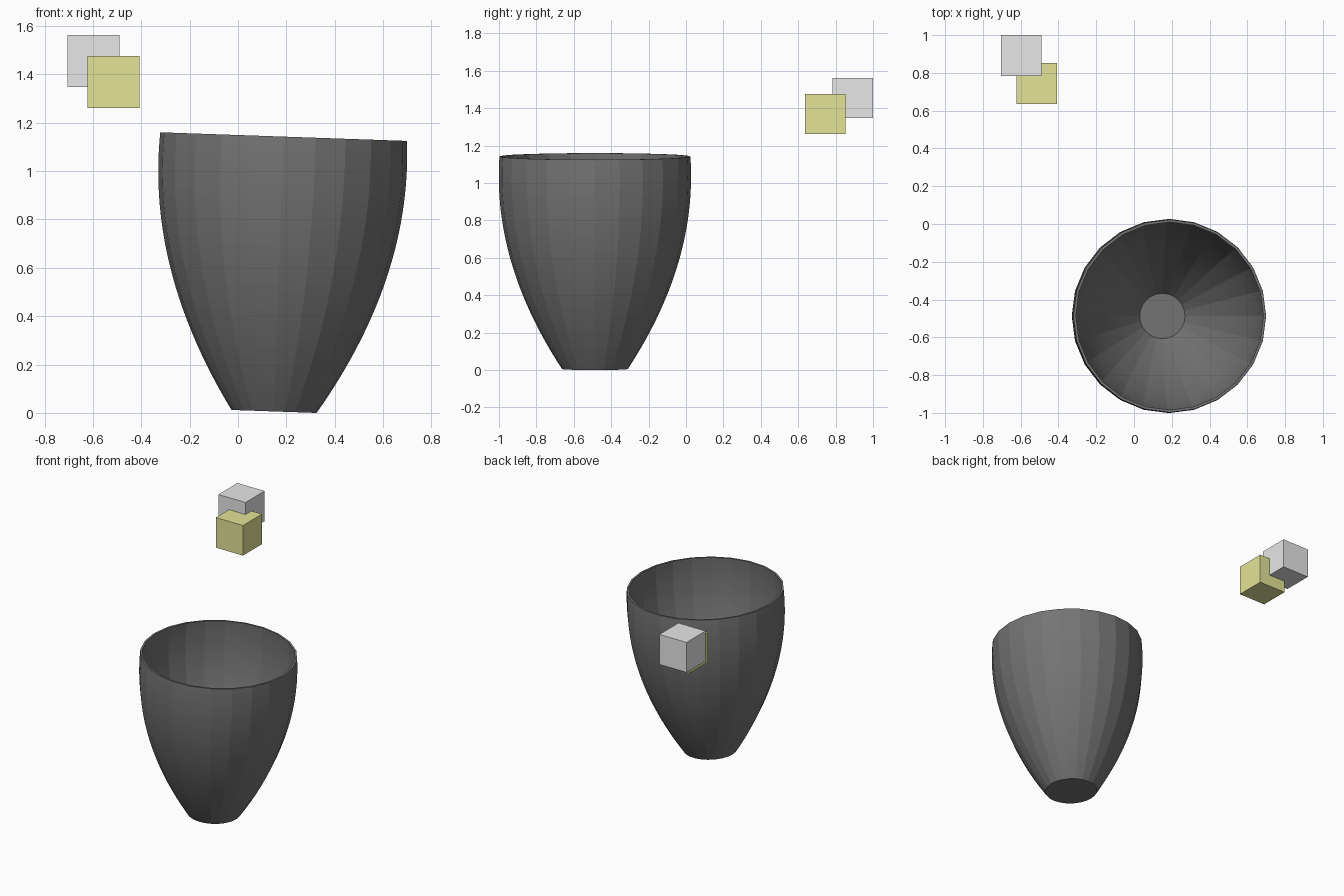
import bpy, bmesh, math

if "Cube" in bpy.data.objects:
    bpy.data.objects.remove(bpy.data.objects["Cube"], do_unlink=True)


def material(name, colour):
    mat = bpy.data.materials.new(name)
    mat.use_nodes = True
    mat.diffuse_color = (*colour, 1)
    mat.node_tree.nodes["Principled BSDF"].inputs["Base Color"].default_value = (*colour, 1)
    return mat


def add_object(name, bm, mat, location):
    bmesh.ops.recalc_face_normals(bm, faces=bm.faces)
    mesh = bpy.data.meshes.new(name)
    bm.to_mesh(mesh)
    bm.free()
    mesh.materials.append(mat)
    obj = bpy.data.objects.new(name, mesh)
    obj.location = location
    bpy.context.collection.objects.link(obj)
    return obj


def add_cube(name, mat, location):
    bm = bmesh.new()
    bmesh.ops.create_cube(bm, size=0.215)
    return add_object(name, bm, mat, location)


charcoal = material("charcoal", (0.175, 0.175, 0.175))
light_grey = material("light grey", (0.8, 0.8, 0.8))
olive = material("olive yellow", (0.77, 0.77, 0.31))

# Cup wall profiles: parabolas that bulge widest just below the rim
SIDES, STEPS = 24, 30
HEIGHT, BULGE, FLOOR = 1.137, 1.03, 0.03


def wall(base_height, base_radius, bulge_radius):
    points = []
    for i in range(STEPS + 1):
        h = base_height + (HEIGHT - base_height) * i / STEPS
        t = (BULGE - h) / (BULGE - base_height)
        points.append((bulge_radius - (bulge_radius - base_radius) * t * t, h))
    return points


profile = wall(0, 0.176, 0.514) + wall(FLOOR, 0.12, 0.501)[::-1]

# Cup: rings joined up the outside, over the rim and down the inside
bm = bmesh.new()
angles = [2 * math.pi * i / SIDES for i in range(SIDES)]
rings = [[bm.verts.new((r * math.cos(a), r * math.sin(a), h)) for a in angles]
         for r, h in profile]
for low, high in zip(rings, rings[1:]):
    for i in range(SIDES):
        j = (i + 1) % SIDES
        bm.faces.new((low[i], low[j], high[j], high[i]))
bm.faces.new(rings[0])
bm.faces.new(rings[-1])
cup = add_object("cup", bm, charcoal, (0.149, -0.487, 0.006))
cup.rotation_euler.y = math.radians(2)

# Two small overlapping cubes
add_cube("grey_cube", light_grey, (-0.597, 0.892, 1.455))
add_cube("olive_cube", olive, (-0.514, 0.744, 1.369))
